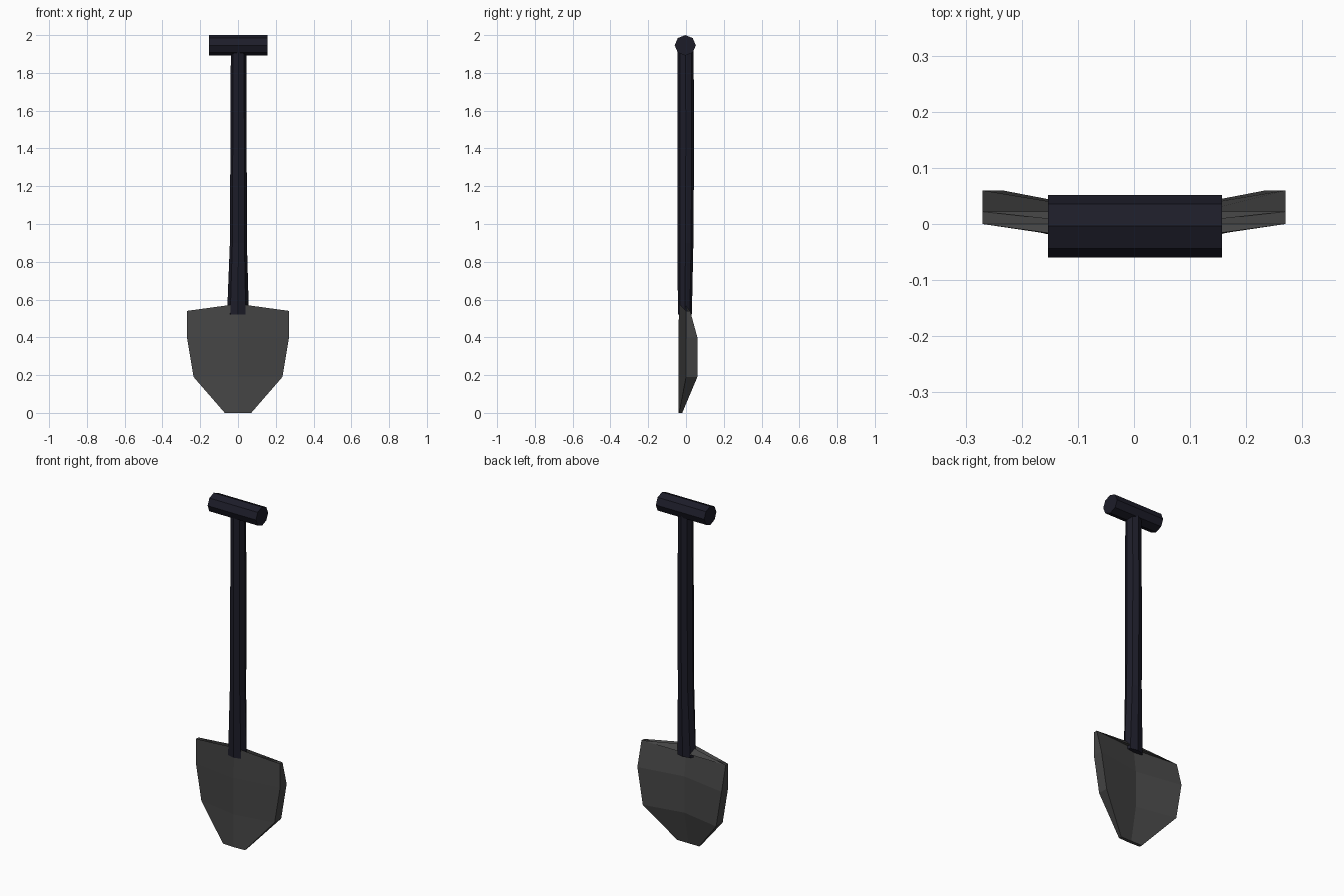
import bpy, bmesh, math

if "Cube" in bpy.data.objects:
    bpy.data.objects.remove(bpy.data.objects["Cube"])

def material(name, rgb):
    m = bpy.data.materials.new(name)
    m.diffuse_color = (*rgb, 1)
    m.use_nodes = True
    m.node_tree.nodes["Principled BSDF"].inputs["Base Color"].default_value = m.diffuse_color
    return m

wood = material("dark_handle", (0.012, 0.012, 0.022))
metal = material("dark_metal", (0.06, 0.06, 0.06))

def loft(name, rings, mat):
    """Skin a list of equal-length point rings and cap both ends."""
    bm = bmesh.new()
    rows = [[bm.verts.new(p) for p in ring] for ring in rings]
    n = len(rows[0])
    for a, b in zip(rows, rows[1:]):
        for i in range(n):
            j = (i + 1) % n
            bm.faces.new((a[i], a[j], b[j], b[i]))
    caps = [bm.faces.new(rows[0]), bm.faces.new(rows[-1])]
    bmesh.ops.triangulate(bm, faces=caps, ngon_method='EAR_CLIP')
    bmesh.ops.recalc_face_normals(bm, faces=bm.faces)
    mesh = bpy.data.meshes.new(name)
    bm.to_mesh(mesh)
    bm.free()
    mesh.materials.append(mat)
    ob = bpy.data.objects.new(name, mesh)
    bpy.context.collection.objects.link(ob)
    return ob

def octagon(ra, rb):
    return [(ra * math.cos(k * math.pi / 4), rb * math.sin(k * math.pi / 4))
            for k in range(8)]

# Blade: dished, folded along its centre line
# z edge, z centre, half width, front edge y, front centre y, back edge y, back centre y
blade_rows = [
    (0.00, 0.00, 0.07, -0.037, -0.04, -0.02, -0.022),
    (0.19, 0.19, 0.235, 0.0, -0.04, 0.06, 0.015),
    (0.40, 0.40, 0.27, 0.0, -0.04, 0.06, 0.015),
    (0.54, 0.577, 0.27, 0.0, -0.037, 0.022, -0.008),
]
loft("blade", [[(-w, fe, ze), (0, fc, zc), (w, fe, ze),
                (w, be, ze), (0, bc, zc), (-w, be, ze)]
               for ze, zc, w, fe, fc, be, bc in blade_rows], metal)

# Shaft: eight-sided, widening towards the blade
# z, centre x, centre y, x radius, y radius
shaft_rows = [
    (0.52, 0.0, -0.006, 0.058, 0.037),
    (0.90, 0.002, -0.003, 0.045, 0.042),
    (1.45, 0.003, -0.001, 0.043, 0.044),
    (1.93, 0.003, -0.002, 0.041, 0.042),
]
loft("shaft", [[(cx + a, cy + b, z) for a, b in octagon(rx, ry)]
               for z, cx, cy, rx, ry in shaft_rows], wood)

# Cross grip: eight-sided bar along x
loft("grip", [[(x, -0.004 + a, 1.946 + b) for a, b in octagon(0.056, 0.054)]
              for x in (-0.153, 0.157)], wood)
